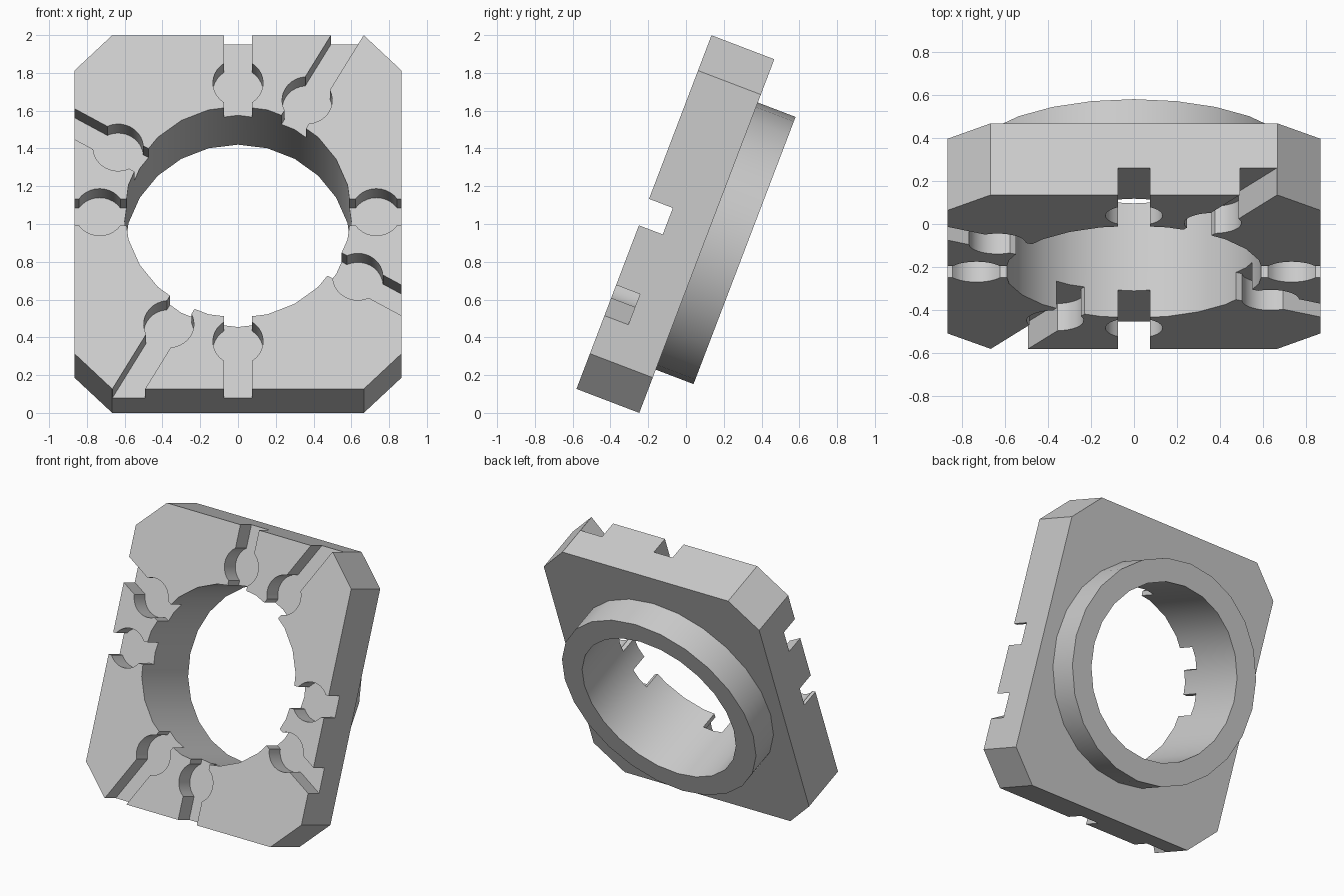
import bpy, bmesh
from math import radians, sin, cos, asin, pi
from mathutils import Matrix, Vector

cube = bpy.data.objects.get("Cube")
if cube:
    bpy.data.objects.remove(cube, do_unlink=True)

# Dimensions; the front face lies on local z = 0 and the plate goes back along -z
HALF_W, HALF_H, CHAMFER = 0.866, 1.002, 0.2
THICK, HUB = 0.356, 0.214
BORE_R, HUB_R, SEGS = 0.6, 0.757, 24
SLOT_HALF, SLOT_DEPTH, POCKET_R, POCKET_AT = 0.075, 0.135, 0.133, 0.7325
TILT = radians(90 - 20.9)

grey = bpy.data.materials.new("light grey")
grey.use_nodes = True
grey.diffuse_color = (0.6, 0.6, 0.6, 1)
grey.node_tree.nodes["Principled BSDF"].inputs["Base Color"].default_value = (0.6, 0.6, 0.6, 1)


def add_prism(bm, outline, z0, z1):
    """Extrude a flat outline between two depths."""
    face = bm.faces.new([bm.verts.new((x, y, z0)) for x, y in outline])
    moved = bmesh.ops.extrude_face_region(bm, geom=[face])["geom"]
    verts = [v for v in moved if isinstance(v, bmesh.types.BMVert)]
    bmesh.ops.translate(bm, verts=verts, vec=(0, 0, z1 - z0))


def make_prisms(name, outlines, z0, z1):
    bm = bmesh.new()
    for outline in outlines:
        add_prism(bm, outline, z0, z1)
    bmesh.ops.recalc_face_normals(bm, faces=bm.faces)
    mesh = bpy.data.meshes.new(name)
    bm.to_mesh(mesh)
    bm.free()
    mesh.materials.append(grey)
    obj = bpy.data.objects.new(name, mesh)
    bpy.context.collection.objects.link(obj)
    return obj


def circle(radius):
    return [(radius * cos(2 * pi * i / SEGS), radius * sin(2 * pi * i / SEGS)) for i in range(SEGS)]


def keyhole(angle):
    """Radial slot with a round pocket halfway along it."""
    b = asin(SLOT_HALF / POCKET_R)
    arc = [pi + b + (pi - 2 * b) * i / 10 for i in range(11)]
    low = [(0.45, -SLOT_HALF)]
    low += [(POCKET_AT + POCKET_R * cos(t), POCKET_R * sin(t)) for t in arc]
    low += [(1.4, -SLOT_HALF)]
    outline = low + [(x, -y) for x, y in reversed(low)]
    turn = Matrix.Rotation(radians(angle), 2)
    return [tuple(turn @ Vector(p)) for p in outline]


def combine(target, tool, operation):
    tool.hide_render = True
    mod = target.modifiers.new(tool.name, "BOOLEAN")
    mod.operation, mod.solver, mod.object = operation, "EXACT", tool
    bpy.context.view_layer.objects.active = target
    bpy.ops.object.modifier_apply(modifier=mod.name)
    bpy.data.objects.remove(tool, do_unlink=True)


# Plate with chamfered corners
quarter = [(HALF_W, HALF_H - CHAMFER), (HALF_W - CHAMFER, HALF_H)]
half = quarter + [(-x, y) for x, y in reversed(quarter)]
plate = make_prisms("slotted_plate", [half + [(-x, -y) for x, y in half]], -THICK, 0)

# Rear hub, through bore and front slots
combine(plate, make_prisms("rear_hub", [circle(HUB_R)], -THICK - HUB, -THICK / 2), "UNION")
combine(plate, make_prisms("bore_cutter", [circle(BORE_R)], -1, 0.5), "DIFFERENCE")
slots = [keyhole(a + turn) for a in (0, 60) for turn in (0, 90, 180, 270)]
combine(plate, make_prisms("slot_cutter", slots, -SLOT_DEPTH, 0.3), "DIFFERENCE")

# Lean the plate back and smooth the round walls
plate.rotation_euler = (TILT, 0, 0)
plate.location = (0, -0.2225, 1.063)
bpy.ops.object.select_all(action="DESELECT")
plate.select_set(True)
bpy.context.view_layer.objects.active = plate
bpy.ops.object.shade_smooth_by_angle(angle=radians(30))
